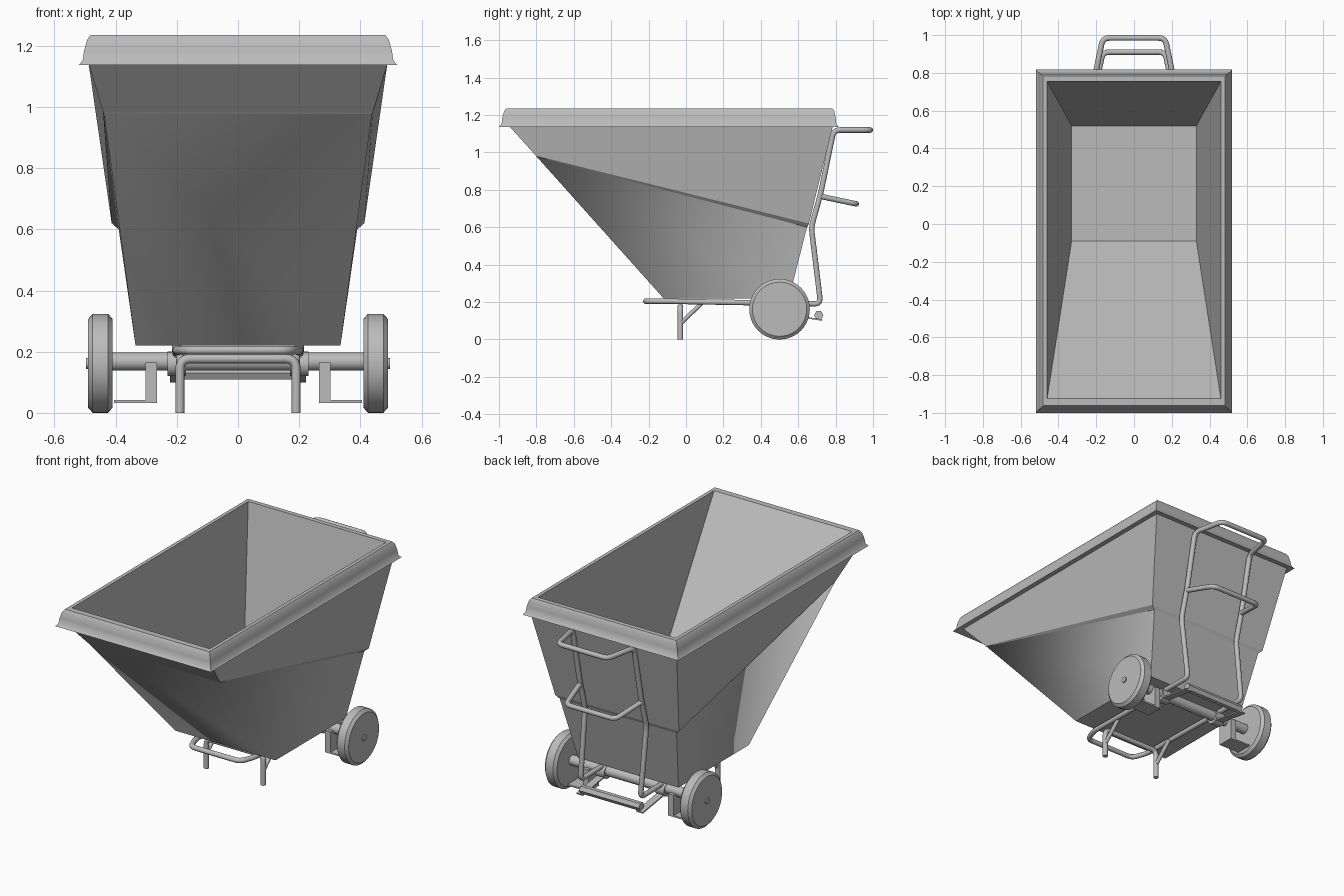
import bpy, bmesh, math
from mathutils import Vector

cube = bpy.data.objects.get("Cube")
if cube:
    bpy.data.objects.remove(cube, do_unlink=True)

grey = bpy.data.materials.new("plain_grey")
grey.use_nodes = True
COLOR = (0.5, 0.5, 0.5, 1)
grey.diffuse_color = COLOR
grey.node_tree.nodes["Principled BSDF"].inputs["Base Color"].default_value = COLOR


def select(ob):
    bpy.ops.object.select_all(action='DESELECT')
    ob.select_set(True)
    bpy.context.view_layer.objects.active = ob


def finish(ob, angle=40):
    ob.data.materials.clear()
    ob.data.materials.append(grey)
    select(ob)
    bpy.ops.object.shade_smooth_by_angle(angle=math.radians(angle))
    return ob


def mesh_object(name, bm):
    me = bpy.data.meshes.new(name)
    bmesh.ops.recalc_face_normals(bm, faces=bm.faces)
    bm.to_mesh(me)
    bm.free()
    ob = bpy.data.objects.new(name, me)
    bpy.context.collection.objects.link(ob)
    return finish(ob)


def box(name, low, high):
    bm = bmesh.new()
    bmesh.ops.create_cube(bm, size=1)
    for v in bm.verts:
        v.co = [(a + b) / 2 + c * (b - a) for a, b, c in zip(low, high, v.co)]
    return mesh_object(name, bm)


def lathe_x(name, profile, y, z, sides=32):
    """Revolve (x, radius) points around an axis parallel to x."""
    bm = bmesh.new()
    rings = [[bm.verts.new((x, y + r * math.cos(math.tau * i / sides),
                            z + r * math.sin(math.tau * i / sides)))
              for i in range(sides)] for x, r in profile]
    for a, b in zip(rings, rings[1:]):
        for i in range(sides):
            j = (i + 1) % sides
            bm.faces.new((a[i], a[j], b[j], b[i]))
    bm.faces.new(rings[0])
    bm.faces.new(rings[-1])
    return mesh_object(name, bm)


def tube(name, points, radius=0.015, fillet=0.035, closed=False):
    """Bent pipe through the points with rounded corners."""
    pts = [Vector(p) for p in points]
    path = []
    for i, p in enumerate(pts):
        if not closed and i in (0, len(pts) - 1):
            path.append(p)
            continue
        a, b = pts[i - 1] - p, pts[(i + 1) % len(pts)] - p
        s = p + a.normalized() * min(fillet, a.length * 0.45)
        e = p + b.normalized() * min(fillet, b.length * 0.45)
        for k in range(6):
            t = k / 5
            path.append(s * (1 - t) ** 2 + p * 2 * t * (1 - t) + e * t * t)
    cu = bpy.data.curves.new(name, 'CURVE')
    cu.dimensions = '3D'
    cu.bevel_depth = radius
    cu.bevel_resolution = 3
    cu.use_fill_caps = True
    sp = cu.splines.new('POLY')
    sp.points.add(len(path) - 1)
    for q, p in zip(sp.points, path):
        q.co = (*p, 1)
    sp.use_cyclic_u = closed
    ob = bpy.data.objects.new(name, cu)
    bpy.context.collection.objects.link(ob)
    select(ob)
    bpy.ops.object.convert(target='MESH')
    return finish(bpy.context.object)


def both_sides(points):
    """Complete a half path on +x with its mirror image."""
    return points + [(-x, y, z) for x, y, z in reversed(points)]


# Tipping bin: front half width, front y, front z, back half width, back y, back z
loops = [
    (0.33, -0.09, 0.24, 0.33, 0.52, 0.24),
    (0.46, -0.925, 1.235, 0.46, 0.755, 1.235),
    (0.482, -0.962, 1.235, 0.482, 0.783, 1.235),
    (0.493, -0.973, 1.22, 0.493, 0.793, 1.22),
    (0.503, -0.982, 1.185, 0.503, 0.8, 1.185),
    (0.508, -0.986, 1.152, 0.508, 0.804, 1.152),
    (0.52, -1.0, 1.137, 0.52, 0.817, 1.137),
    (0.488, -0.945, 1.14, 0.488, 0.785, 1.14),
    (0.441, -0.803, 0.983, 0.413, 0.657, 0.62),
    (0.438, -0.798, 0.977, 0.39, 0.647, 0.6),
    (0.335, -0.12, 0.22, 0.335, 0.55, 0.22),
]
bm = bmesh.new()
rings = [[bm.verts.new(c) for c in ((-fx, fy, fz), (fx, fy, fz), (bx, by, bz), (-bx, by, bz))]
         for fx, fy, fz, bx, by, bz in loops]
for a, b in zip(rings, rings[1:]):
    for i in range(4):
        j = (i + 1) % 4
        bm.faces.new((a[i], a[j], b[j], b[i]))
bm.faces.new(rings[0])
bm.faces.new(rings[-1])
tub = mesh_object("bin", bm)
# Crisp panel step, soft lower front corners
last = len(loops) - 1
for e in tub.data.edges:
    (r0, c0), (r1, c1) = (divmod(v, 4) for v in e.vertices)
    if r0 == r1 and r0 in (last - 1, last - 2):
        e.use_edge_sharp = True
    elif {r0, r1} == {last, last - 1} and c0 == c1 and c0 < 2:
        e.use_edge_sharp = False

# Frame: one bent tube forming base, uprights and push handle
tube("frame_and_handle", both_sides([
    (0.165, -0.215, 0.205), (0.2, -0.12, 0.205), (0.2, 0.72, 0.19),
    (0.205, 0.67, 0.6), (0.205, 0.72, 0.78), (0.205, 0.79, 1.12),
    (0.165, 0.985, 1.12)]), closed=True)
tube("lower_handle", both_sides([(0.205, 0.72, 0.765), (0.165, 0.91, 0.725)]))

# Front stand with braces
tube("front_stand", both_sides([(0.19, -0.03, 0.0), (0.19, -0.03, 0.177)]))
for side, s in (("left", 1), ("right", -1)):
    tube(side + "_stand_brace", [(s * 0.19, -0.03, 0.085), (s * 0.19, 0.09, 0.2)], 0.012)

# Axle, wheels and rear bar
lathe_x("axle", [(-0.42, 0.03), (0.42, 0.03)], 0.5, 0.168, 24)
lathe_x("rear_bar", [(-0.2, 0.025), (0.2, 0.025)], 0.71, 0.13, 6)
for side, s in (("left", 1), ("right", -1)):
    lathe_x(side + "_wheel", [(s * x, r) for x, r in (
        (0.41, 0.145), (0.425, 0.162), (0.475, 0.162), (0.49, 0.145))], 0.5, 0.162, 40)
    lathe_x(side + "_hub", [(s * 0.4, 0.018), (s * 0.497, 0.018)], 0.5, 0.162, 16)
    lathe_x(side + "_axle_collar", [(s * 0.17, 0.04), (s * 0.23, 0.04)], 0.5, 0.16, 24)
    # Strip that carries the rear bar
    strip = box(side + "_bar_strip", (-0.022, -0.12, -0.004), (0.022, 0.12, 0.004))
    strip.location = (s * 0.2, 0.61, 0.122)
    strip.rotation_euler.x = -0.15
    # Bracket with foot plate beside the wheel
    xs = sorted((s * 0.265, s * 0.303))
    box(side + "_bracket", (xs[0], 0.45, 0.035), (xs[1], 0.55, 0.165))
    xs = sorted((s * 0.265, s * 0.405))
    box(side + "_foot_plate", (xs[0], 0.45, 0.033), (xs[1], 0.55, 0.042))
